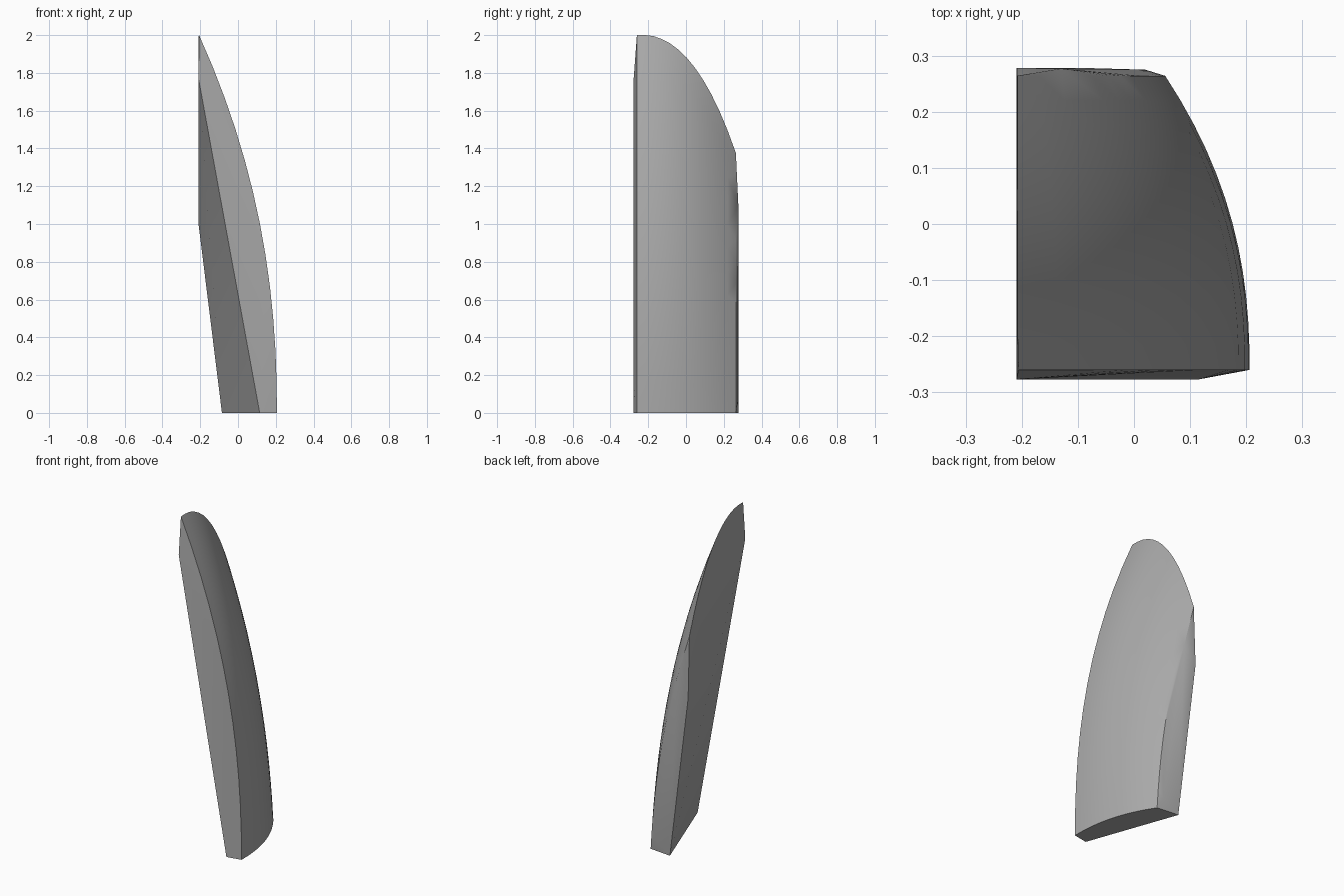
import bpy
import bmesh
import math

cube = bpy.data.objects.get("Cube")
if cube:
    bpy.data.objects.remove(cube, do_unlink=True)

INNER_X = -0.208   # flat inner side
FRONT_Y, BACK_Y = -0.26, 0.264


def outer_x(y, z):
    """Curved outer side: leans inward with height and toward the back."""
    lean = 0.412 * (z / 2) ** 2.2
    wrap = 0.135 * ((y - FRONT_Y) / 0.5) ** 2.3
    return 0.206 - lean - wrap * (1 + 0.4 * z)


def tip_height(y):
    """Height at which the outer side meets the inner side."""
    low, high = 0.0, 2.0
    for _ in range(30):
        mid = (low + high) / 2
        if outer_x(y, mid) > INNER_X:
            low = mid
        else:
            high = mid
    return low


# Outer curved side as a grid of points
columns, rows = 12, 12
points = []
for i in range(columns + 1):
    y = FRONT_Y + (BACK_Y - FRONT_Y) * i / columns
    top = tip_height(y)
    for j in range(rows + 1):
        z = top * j / rows
        points.append((outer_x(y, z), y, z))

# Corners of the flat inner, front and back sides
points += [
    (-0.209, -0.277, 1.77), (0.115, -0.277, 0),
    (-0.209, 0.278, 1.0), (-0.085, 0.278, 0),
    (0.02, 0.275, 0.07), (-0.13, 0.277, 1.1),
]

# Solid shard wrapped around the points
bm = bmesh.new()
for p in points:
    bm.verts.new(p)
hull = bmesh.ops.convex_hull(bm, input=bm.verts)
loose = [v for v in bm.verts if not v.link_faces]
bmesh.ops.delete(bm, geom=loose, context='VERTS')
bmesh.ops.recalc_face_normals(bm, faces=bm.faces)
mesh = bpy.data.meshes.new("curved_shard")
bm.to_mesh(mesh)
bm.free()

shard = bpy.data.objects.new("curved_shard", mesh)
bpy.context.collection.objects.link(shard)

# Plain grey material
grey = bpy.data.materials.new("plain_grey")
grey.use_nodes = True
colour = (0.4, 0.4, 0.4, 1)
grey.diffuse_color = colour
grey.node_tree.nodes["Principled BSDF"].inputs["Base Color"].default_value = colour
mesh.materials.append(grey)

# Smooth curve with sharp rims
bpy.ops.object.select_all(action='DESELECT')
shard.select_set(True)
bpy.context.view_layer.objects.active = shard
bpy.ops.object.shade_smooth_by_angle(angle=math.radians(30))
